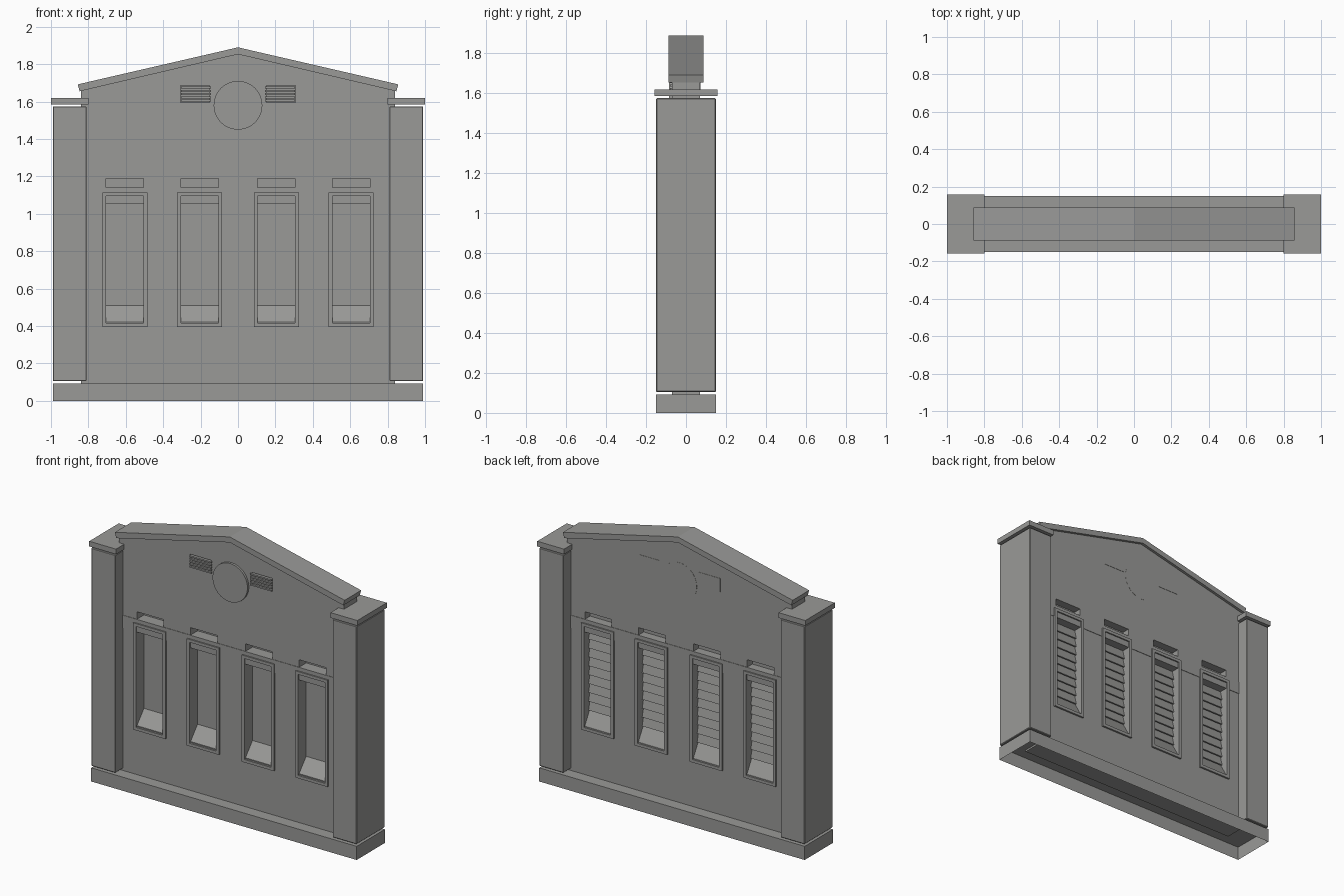
import bpy, bmesh, math
from mathutils import Matrix

cube = bpy.data.objects.get("Cube")
if cube:
    bpy.data.objects.remove(cube, do_unlink=True)

stone = bpy.data.materials.new("grey_stone")
stone.use_nodes = True
stone.diffuse_color = (0.32, 0.32, 0.31, 1)
stone.node_tree.nodes["Principled BSDF"].inputs["Base Color"].default_value = (0.32, 0.32, 0.31, 1)


def finish(name, bm):
    bmesh.ops.recalc_face_normals(bm, faces=bm.faces)
    me = bpy.data.meshes.new(name)
    bm.to_mesh(me)
    bm.free()
    me.materials.append(stone)
    ob = bpy.data.objects.new(name, me)
    bpy.context.collection.objects.link(ob)
    return ob


def add_box(bm, x0, x1, y0, y1, z0, z1, tilt=0):
    m = (Matrix.Translation(((x0 + x1) / 2, (y0 + y1) / 2, (z0 + z1) / 2))
         @ Matrix.Rotation(tilt, 4, 'X')
         @ Matrix.Diagonal((x1 - x0, y1 - y0, z1 - z0, 1)))
    bmesh.ops.create_cube(bm, size=1, matrix=m)


def box(name, *bounds, bevel=0):
    bm = bmesh.new()
    add_box(bm, *bounds)
    if bevel:
        bmesh.ops.bevel(bm, geom=bm.edges[:], offset=bevel, segments=1, affect='EDGES')
    return finish(name, bm)


def prism(name, points, axis, a, b):
    """Extrude a closed profile along x (points are y,z) or y (points are x,z)."""
    bm = bmesh.new()
    place = (lambda p: (a, p[0], p[1])) if axis == 'x' else (lambda p: (p[0], a, p[1]))
    face = bm.faces.new([bm.verts.new(place(p)) for p in points])
    new = bmesh.ops.extrude_face_region(bm, geom=[face])["geom"]
    shift = (b - a, 0, 0) if axis == 'x' else (0, b - a, 0)
    bmesh.ops.translate(bm, vec=shift, verts=[v for v in new if isinstance(v, bmesh.types.BMVert)])
    return finish(name, bm)


WALL = 0.07
WINDOWS = (-0.605, -0.205, 0.205, 0.605)
HALF = 0.1

# Gabled wall with window openings and shallow vent pockets
wall = prism("wall", [(-0.84, 0.08), (0.84, 0.08), (0.84, 1.66), (0, 1.855), (-0.84, 1.66)],
             'y', -WALL, WALL)
bm = bmesh.new()
for x in WINDOWS:
    add_box(bm, x - HALF, x + HALF, -0.2, 0.2, 0.42, 1.19)
for s in (-1, 1):
    add_box(bm, s * 0.23 - 0.078, s * 0.23 + 0.078, -0.2, -0.055, 1.595, 1.685)
cutter = finish("opening_cutter", bm)
cutter.hide_render = True
mod = wall.modifiers.new("openings", 'BOOLEAN')
mod.operation = 'DIFFERENCE'
mod.solver = 'EXACT'
mod.object = cutter
deps = bpy.context.evaluated_depsgraph_get()
cut_mesh = bpy.data.meshes.new_from_object(wall.evaluated_get(deps))
wall.modifiers.clear()
wall.data = cut_mesh
bpy.data.objects.remove(cutter, do_unlink=True)

# Hollow plinth, open underneath
plinth = box("plinth", -0.99, 0.99, -0.15, 0.15, 0, 0.092)
bm = bmesh.new()
bm.from_mesh(plinth.data)
bm.normal_update()
bmesh.ops.delete(bm, geom=[f for f in bm.faces if f.normal.z < -0.9], context='FACES')
bm.to_mesh(plinth.data)
bm.free()

# Gable coping
prism("roof_coping", [(-0.857, 1.692), (-0.847, 1.655), (0, 1.853),
                      (0.847, 1.655), (0.857, 1.692), (0, 1.89)], 'y', -0.088, 0.088)

# Corner piers and their caps
for side, s in (("left", 1), ("right", -1)):
    xs = sorted((s * 0.81, s * 0.99))
    box(side + "_pier", *xs, -0.15, 0.15, 0.105, 1.575, bevel=0.004)
    xs = sorted((s * 0.8, s))
    box(side + "_pier_cap", *xs, -0.157, 0.157, 1.585, 1.62)

# Horizontal band across the window heads
box("lintel_band", -0.815, 0.815, -0.073, 0.073, 1.055, 1.14)

# Windows: pane, louvres, sloping sill, frames on both faces
for i, x in enumerate(WINDOWS, 1):
    l, r = x - HALF, x + HALF
    box(f"window_pane_{i}", l, r, 0.005, 0.015, 0.45, 1.19)
    prism(f"window_sill_{i}", [(-WALL, 0.415), (WALL, 0.415), (WALL, 0.422),
                               (0.02, 0.51), (0.005, 0.51), (-WALL, 0.422)], 'x', l, r)
    bm = bmesh.new()
    for k in range(9):
        z = 0.54 + k * 0.06
        add_box(bm, l, r, 0.016, 0.024, z - 0.031, z + 0.031, math.radians(14))
    finish(f"window_louvres_{i}", bm)
    bm = bmesh.new()
    for y0, y1 in ((-0.082, -0.068), (0.068, 0.082)):
        for s in (-1, 1):
            add_box(bm, x + s * 0.11 - 0.01, x + s * 0.11 + 0.01, y0, y1, 0.395, 1.115)
        for z in (0.405, 1.105):
            add_box(bm, l, r, y0, y1, z - 0.01, z + 0.01)
    finish(f"window_frame_{i}", bm)

# Round medallion in the gable
bm = bmesh.new()
bmesh.ops.create_cone(bm, cap_ends=True, segments=48, radius1=0.13, radius2=0.13, depth=0.156,
                      matrix=Matrix.Translation((0, -0.007, 1.58)) @ Matrix.Rotation(math.pi / 2, 4, 'X'))
medallion = finish("medallion", bm)
bpy.context.view_layer.objects.active = medallion
medallion.select_set(True)
bpy.ops.object.shade_smooth_by_angle()
medallion.select_set(False)

# Gable vents: slats in front, plain plate behind
for side, s in (("left", 1), ("right", -1)):
    l, r = s * 0.225 - 0.08, s * 0.225 + 0.08
    bm = bmesh.new()
    for k in range(5):
        z = 1.605 + k * 0.0175
        add_box(bm, l, r, -0.08, -0.054, z - 0.005, z + 0.005)
    finish(side + "_vent_slats", bm)
    box(side + "_vent_plate", l, r, 0.065, 0.072, 1.595, 1.685)
